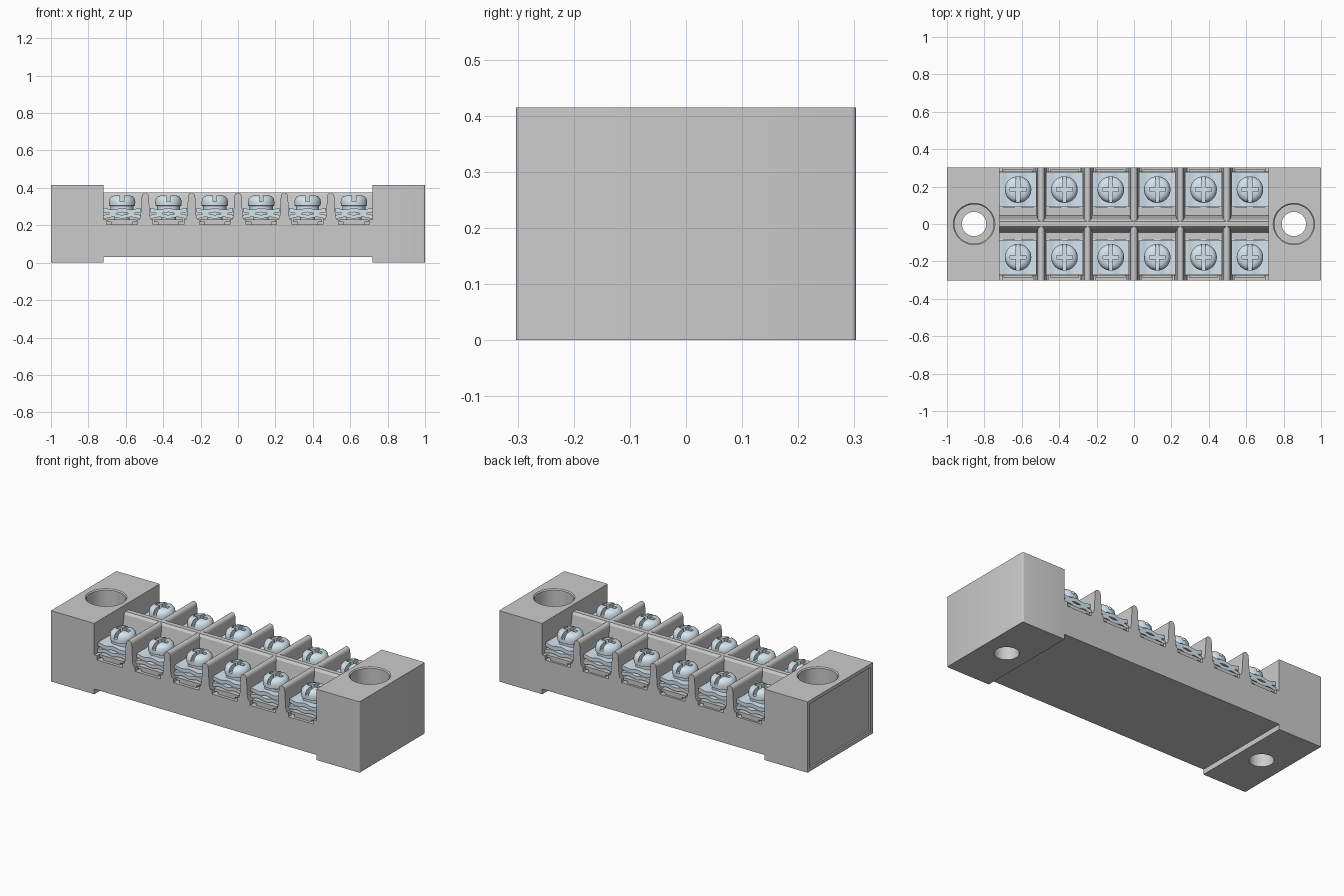
import bpy, bmesh, math

if "Cube" in bpy.data.objects:
    bpy.data.objects.remove(bpy.data.objects["Cube"])

steel = bpy.data.materials.new("steel")
steel.diffuse_color = (0.66, 0.78, 0.86, 1)
steel.use_nodes = True
steel.node_tree.nodes["Principled BSDF"].inputs["Base Color"].default_value = steel.diffuse_color


def finish(name, bm, mat=None):
    bmesh.ops.recalc_face_normals(bm, faces=bm.faces)
    me = bpy.data.meshes.new(name)
    bm.to_mesh(me)
    bm.free()
    ob = bpy.data.objects.new(name, me)
    bpy.context.collection.objects.link(ob)
    if mat:
        me.materials.append(mat)
    return ob


def smooth_edges(ob):
    bpy.ops.object.select_all(action='DESELECT')
    ob.select_set(True)
    bpy.context.view_layer.objects.active = ob
    bpy.ops.object.shade_smooth_by_angle(angle=math.radians(32))


def prism(name, pts, a, b, axis='Y', mat=None):
    """Extrude a profile: (x, z) points along Y or (y, z) points along X."""
    bm = bmesh.new()
    f = bm.faces.new([bm.verts.new((u, a, v) if axis == 'Y' else (a, u, v)) for u, v in pts])
    ext = bmesh.ops.extrude_face_region(bm, geom=[f])
    d = (0, b - a, 0) if axis == 'Y' else (b - a, 0, 0)
    bmesh.ops.translate(bm, vec=d, verts=[v for v in ext['geom'] if isinstance(v, bmesh.types.BMVert)])
    return finish(name, bm, mat)


def box(name, x0, x1, y0, y1, z0, z1, mat=None):
    return prism(name, [(x0, z0), (x1, z0), (x1, z1), (x0, z1)], y0, y1, 'Y', mat)


def lathe(name, prof, cx=0, cy=0, n=40, mat=None):
    bm = bmesh.new()
    vs = [bm.verts.new((cx + r, cy, z)) for r, z in prof]
    es = [bm.edges.new(p) for p in zip(vs, vs[1:])]
    bmesh.ops.spin(bm, geom=vs + es, cent=(cx, cy, 0), axis=(0, 0, 1),
                   angle=2 * math.pi, steps=n, use_duplicate=False)
    bmesh.ops.remove_doubles(bm, verts=bm.verts, dist=1e-5)
    return finish(name, bm, mat)


def cut(ob, cutters):
    for c in cutters:
        m = ob.modifiers.new("cut", 'BOOLEAN')
        m.object, m.operation, m.solver = c, 'DIFFERENCE', 'EXACT'
    dg = bpy.context.evaluated_depsgraph_get()
    me = bpy.data.meshes.new_from_object(ob.evaluated_get(dg))
    ob.modifiers.clear()
    ob.data = me
    for c in cutters:
        bpy.data.objects.remove(c)
    smooth_edges(ob)


W, PITCH, FLOOR = 0.303, 0.248, 0.23
cells = [PITCH * (i - 2.5) for i in range(6)]

# Body outline with end blocks, cell floors, wire notches and tapered dividers
outline = [(-1, 0), (-.72, 0), (-.72, .03), (.72, .03), (.72, 0), (1, 0), (1, .415), (.72, .415)]
for i, cx in reversed(list(enumerate(cells))):
    right = .72 if i == 5 else cx + .092
    left = -.72 if i == 0 else cx - .092
    outline += [(right, FLOOR), (cx + .082, FLOOR), (cx + .082, .205),
                (cx - .082, .205), (cx - .082, FLOOR), (left, FLOOR)]
    if i:
        d = cx - PITCH / 2
        outline += [(d + .025, .25)]
        outline += [(d + .019 * math.cos(t), .353 + .022 * math.sin(t))
                    for t in [math.pi * k / 8 for k in range(9)]]
        outline += [(d - .025, .25)]
outline += [(-.72, .415), (-1, .415)]
body = prism("terminal_body", outline, -W, W)

# Rounded corners on the right-hand end
bm = bmesh.new()
bm.from_mesh(body.data)
corner = [e for e in bm.edges if all(v.co.x > .999 for v in e.verts)
          and abs(e.verts[0].co.z - e.verts[1].co.z) > .3]
bmesh.ops.bevel(bm, geom=corner, offset=.008, segments=3, profile=.5, affect='EDGES')
bm.to_mesh(body.data)
bm.free()

# Counterbored mounting holes and the shallow panel in the left end
cutters = [lathe("hole_cutter", [(0, -.1), (.065, -.1), (.065, .2), (.105, .2), (.105, .409), (.111, .415),
                                 (.111, .5), (0, .5)], s * .855, 0, 48) for s in (-1, 1)]
cutters.append(box("panel_cutter", -1.1, -.99, -.28, .28, .02, .395))
cut(body, cutters)

# Centre barrier with a ledge on both sides
half = [(.09, .2), (.09, .25), (.045, .25), (.025, .362), (.014, .375)]
prism("centre_barrier", half + [(-y, z) for y, z in reversed(half)], -.721, .721, 'X')

# Screw head with a domed rim, shank and crossed slots
screw = lathe("screw", [(0, .2), (.04, .2), (.04, .285), (.062, .285), (.062, .302), (.07, .306), (.071, .325),
                        (.067, .343), (.056, .355), (.04, .36), (0, .361)], mat=steel)
cut(screw, [box("slot_cutter", -.01, .01, -.08, .08, .328, .4),
            box("cross_cutter", -.042, .042, -.01, .01, .32, .4)])


def wavy(name, half_w, z, amp, t, depth):
    """Square plate rippled across its width."""
    xs = [half_w * (k / 12 - 1) for k in range(25)]
    wave = [(x, z + amp * math.cos(2 * math.pi * x / half_w)) for x in xs]
    ob = prism(name, wave + [(x, v + t) for x, v in reversed(wave)], -depth, depth, 'Y', steel)
    smooth_edges(ob)
    return ob


# Pressure plate and the wire clamp beneath it
upper = wavy("pressure_plate", .098, .266, .004, .022, .092)
lower = wavy("wire_clamp", .098, .24, -.004, .02, .097)
# Contact bar in the wire notch
contact = prism("contact_bar", [(-.055, .204), (.055, .204), (.055, .217), (.078, .217), (.078, .232),
                                (-.078, .232), (-.078, .217), (-.055, .217)], -.107, .1)

# Repeat each terminal in both rows
for part in (screw, upper, lower, contact):
    for cx in cells:
        for row, cy in (("front", -.178), ("back", .184)):
            ob = part.copy()
            ob.name = part.name + "_" + row
            ob.location = (cx, cy, 0)
            if row == "back":
                ob.rotation_euler.z = math.pi
            bpy.context.collection.objects.link(ob)
    bpy.data.objects.remove(part)
